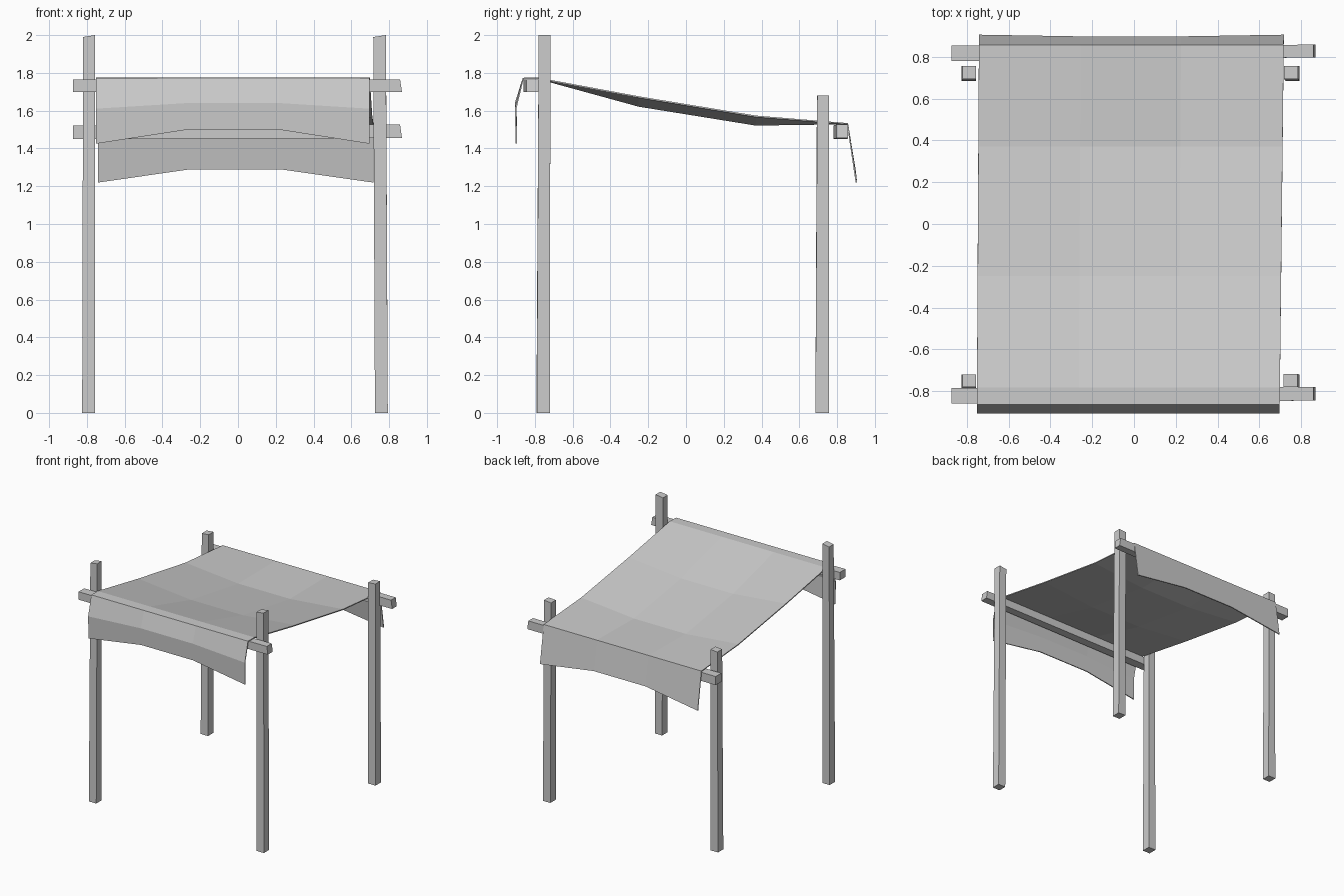
import bpy, bmesh

if "Cube" in bpy.data.objects:
    bpy.data.objects.remove(bpy.data.objects["Cube"])


def make_object(name, verts, faces):
    mesh = bpy.data.meshes.new(name)
    mesh.from_pydata(verts, [], faces)
    bm = bmesh.new()
    bm.from_mesh(mesh)
    bmesh.ops.recalc_face_normals(bm, faces=bm.faces)
    bm.to_mesh(mesh)
    bm.free()
    obj = bpy.data.objects.new(name, mesh)
    bpy.context.collection.objects.link(obj)
    return obj


def beam(name, start, end):
    """Hand-cut timber: a prism joining two four-cornered end sections."""
    sides = [(i, (i + 1) % 4, (i + 1) % 4 + 4, i + 4) for i in range(4)]
    return make_object(name, start + end, [(3, 2, 1, 0), (4, 5, 6, 7)] + sides)


def post(name, bottom, top, height, dip):
    """Upright post; bottom and top are (x0, x1, y0, y1), dip slopes the cut top."""
    def ring(r, z0, z1):
        x0, x1, y0, y1 = r
        return [(x0, y0, z0), (x1, y0, z1), (x1, y1, z1), (x0, y1, z0)]
    beam(name, ring(bottom, 0, 0), ring(top, height - dip, height))


def crossbar(name, y_left, y_right, z_left, z_right):
    """Rail along x, with slightly slanted ends."""
    def ring(x, y, z, slant):
        return [(x, y[0], z[0]), (x, y[1], z[0]),
                (x - slant, y[1], z[1]), (x - slant, y[0], z[1])]
    beam(name, ring(-0.873, y_left, z_left, 0), ring(0.868, y_right, z_right, 0.01))


# Four posts, the front pair taller
post("front_left_post", (-0.825, -0.757, -0.792, -0.72), (-0.82, -0.757, -0.78, -0.72), 2.0, 0.01)
post("front_right_post", (0.725, 0.793, -0.79, -0.72), (0.716, 0.783, -0.78, -0.718), 2.0, 0.01)
post("back_left_post", (-0.825, -0.757, 0.685, 0.755), (-0.82, -0.757, 0.693, 0.757), 1.68, 0.005)
post("back_right_post", (0.725, 0.793, 0.685, 0.757), (0.718, 0.785, 0.695, 0.757), 1.68, 0.005)

# Crossbars on the outer side of the posts
crossbar("front_crossbar", (-0.86, -0.785), (-0.845, -0.78), (1.70, 1.766), (1.70, 1.766))
crossbar("back_crossbar", (0.78, 0.855), (0.797, 0.858), (1.45, 1.522), (1.455, 1.526))

# Cloth canopy: rows of (y, edge height, centre height), draped over both bars
rows = [(-0.898, 1.425, 1.50), (-0.902, 1.61, 1.64), (-0.862, 1.771, 1.771),
        (-0.782, 1.771, 1.771), (-0.25, 1.672, 1.625), (0.37, 1.57, 1.525),
        (0.855, 1.531, 1.531), (0.902, 1.22, 1.29)]
verts = []
for y, z_edge, z_mid in rows:
    # the back hem is set a touch further to the right
    shift = 0.01 * (y + 0.9) / 1.8
    if y > 0.9 and z_mid > z_edge:
        y_mid = y - 0.008
    else:
        y_mid = y
    verts += [(-0.752 + shift, y, z_edge), (-0.265 + shift, y_mid, z_mid),
              (0.215 + shift, y_mid, z_mid), (0.697 + 2 * shift, y, z_edge)]
faces = [(4 * r + c, 4 * r + c + 1, 4 * r + c + 5, 4 * r + c + 4)
         for r in range(len(rows) - 1) for c in range(3)]
cloth = make_object("cloth_canopy", verts, faces)
thickness = cloth.modifiers.new("thickness", 'SOLIDIFY')
thickness.thickness = 0.008
thickness.offset = 0
